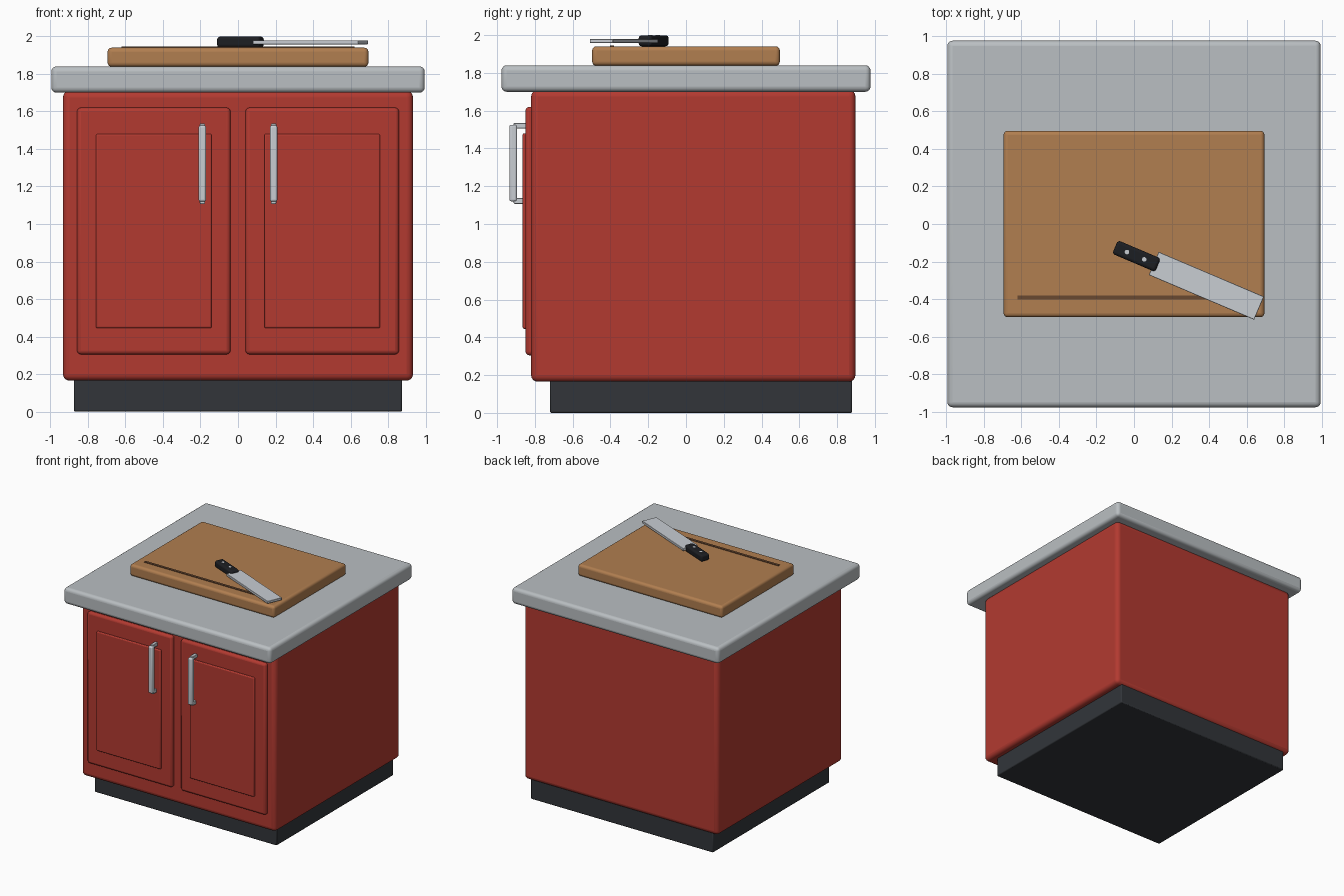
import bpy, bmesh, math
from mathutils import Matrix, Vector

if "Cube" in bpy.data.objects:
    bpy.data.objects.remove(bpy.data.objects["Cube"])


def material(name, rgb):
    m = bpy.data.materials.new(name)
    m.diffuse_color = (*rgb, 1)
    m.use_nodes = True
    m.node_tree.nodes["Principled BSDF"].inputs["Base Color"].default_value = m.diffuse_color
    return m


RED = material("red_paint", (0.45, 0.042, 0.03))
DARK = material("dark_base", (0.032, 0.036, 0.042))
STONE = material("grey_stone", (0.49, 0.52, 0.54))
WOOD = material("wood", (0.44, 0.21, 0.08))
GROOVE = material("dark_wood", (0.14, 0.065, 0.03))
STEEL = material("steel", (0.58, 0.61, 0.65))
BLACK = material("black_grip", (0.012, 0.013, 0.016))


def finish(name, bm, mat, bevel=0, segments=3, matrix=None):
    me = bpy.data.meshes.new(name)
    bm.to_mesh(me)
    bm.free()
    ob = bpy.data.objects.new(name, me)
    bpy.context.collection.objects.link(ob)
    me.materials.append(mat)
    if matrix:
        ob.matrix_world = matrix
    if bevel:
        mod = ob.modifiers.new("rounded_edges", 'BEVEL')
        mod.width, mod.segments = bevel, segments
    bpy.ops.object.select_all(action='DESELECT')
    ob.select_set(True)
    bpy.context.view_layer.objects.active = ob
    bpy.ops.object.shade_smooth_by_angle(angle=math.radians(40))
    return ob


def box(name, x, y, z, mat, bevel=0, segments=3, matrix=None):
    """Rounded box from (min, max) ranges."""
    bm = bmesh.new()
    size = [r[1] - r[0] for r in (x, y, z)]
    mid = [(r[0] + r[1]) / 2 for r in (x, y, z)]
    bmesh.ops.create_cube(bm, size=1, matrix=Matrix.Translation(mid) @ Matrix.Diagonal((*size, 1)))
    return finish(name, bm, mat, bevel, segments, matrix)


# Cabinet and worktop
box("toe_kick", (-0.875, 0.875), (-0.72, 0.88), (0, 0.19), DARK, 0.008, 2)
box("cabinet_body", (-0.933, 0.933), (-0.82, 0.897), (0.165, 1.71), RED, 0.035, 4)
box("worktop", (-0.995, 0.995), (-0.977, 0.977), (1.70, 1.84), STONE, 0.028, 4)

# Doors with raised panels and bar handles
for side, s in (("left", -1), ("right", 1)):
    def span(a, b):
        return tuple(sorted((s * a, s * b)))
    box(side + "_door", span(0.04, 0.858), (-0.85, -0.79), (0.305, 1.62), RED, 0.02, 3)
    box(side + "_door_panel", span(0.14, 0.757), (-0.865, -0.83), (0.445, 1.48), RED, 0.008, 2)
    box(side + "_handle_bar", span(0.17, 0.21), (-0.935, -0.895), (1.12, 1.525), STEEL, 0.01, 3)
    for end, z in (("lower", 1.122), ("upper", 1.52)):
        box(f"{side}_handle_{end}_post", span(0.176, 0.204), (-0.912, -0.845),
            (z - 0.015, z + 0.015), STEEL, 0.004, 2)

# Chopping board with its dark groove strip
box("chopping_board", (-0.695, 0.695), (-0.497, 0.497), (1.838, 1.94), WOOD, 0.022, 4)
box("board_groove", (-0.62, 0.62), (-0.403, -0.381), (1.93, 1.945), GROOVE)

# Knife, laid at an angle; local x runs from grip to tip
lay = Matrix.Translation((0.013, -0.171, 1.97)) @ Matrix.Rotation(math.radians(-23), 4, 'Z')
box("knife_grip", (-0.124, 0.124), (-0.039, 0.039), (-0.029, 0.029), BLACK, 0.016, 4, lay)
box("knife_blade", (0.10, 0.71), (-0.067, 0.067), (-0.012, 0.009), STEEL, 0.002, 1, lay)
for i, x in enumerate((-0.055, 0.045)):
    bm = bmesh.new()
    bmesh.ops.create_cone(bm, cap_ends=True, segments=20, radius1=0.012, radius2=0.012,
                          depth=0.06, matrix=Matrix.Translation(Vector((x, 0, 0))))
    finish(f"knife_rivet_{i + 1}", bm, STEEL, matrix=lay)
